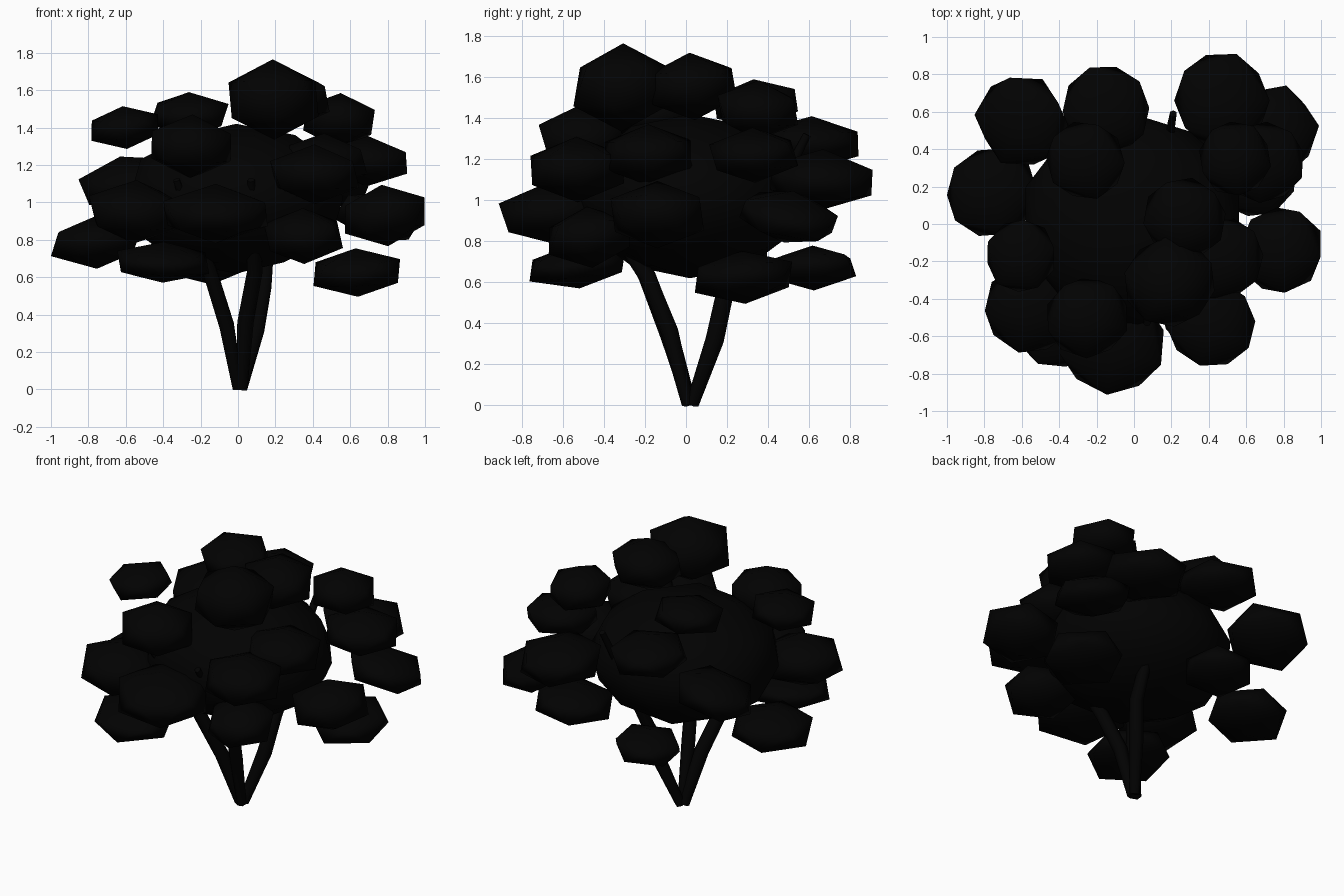
import bpy, math, random

random.seed(4)
mat = bpy.data.materials.new("dark_foliage")
mat.diffuse_color = (0.0005, 0.0005, 0.0005, 1)


def ball(name, loc, radii, subdiv, rot=(0, 0, 0), mode="XYZ"):
    bpy.ops.mesh.primitive_ico_sphere_add(subdivisions=subdiv, radius=1, location=loc)
    ob = bpy.context.object
    ob.name = name
    ob.rotation_mode = mode
    ob.rotation_euler = rot
    ob.scale = radii
    ob.data.materials.append(mat)
    bpy.ops.object.shade_smooth()
    return ob


def stem(name, points, radii):
    cu = bpy.data.curves.new(name, "CURVE")
    cu.dimensions = "3D"
    cu.bevel_depth = 1.0
    cu.bevel_resolution = 1
    cu.use_fill_caps = True
    sp = cu.splines.new("POLY")
    sp.points.add(len(points) - 1)
    for p, co, r in zip(sp.points, points, radii):
        p.co = (*co, 1)
        p.radius = r
    cu.materials.append(mat)
    bpy.context.collection.objects.link(bpy.data.objects.new(name, cu))


# Stems fanning out from one root
thick = (0.032, 0.045, 0.043, 0.02)
stem("stem_back", [(0.02, 0.03, 0.005), (0.10, 0.14, 0.32), (0.14, 0.19, 0.55), (0.21, 0.59, 1.32)], thick)
stem("stem_front", [(0.02, 0.01, 0.005), (0.04, -0.08, 0.36), (0.09, -0.19, 0.63), (0.07, -0.53, 1.12)], thick)
stem("stem_left", [(0.0, 0.02, 0.005), (-0.06, -0.08, 0.34), (-0.15, -0.19, 0.63), (-0.33, -0.45, 1.12)], thick)

# Main crown
ball("crown", (-0.01, 0.02, 1.02), (0.60, 0.57, 0.40), 2)

# Leaf clumps: centre, horizontal radius, vertical radius, optional lean about x and y
clumps = [
    ((-0.605, -0.17, 1.40), 0.21, 0.115),
    ((-0.26, 0.34, 1.47), 0.23, 0.12),
    ((0.19, -0.31, 1.55), 0.265, 0.215),
    ((0.27, 0.03, 1.555), 0.24, 0.165),
    ((0.54, 0.35, 1.44), 0.215, 0.145),
    ((0.69, 0.33, 1.22), 0.24, 0.135),
    ((0.785, -0.14, 0.93), 0.25, 0.165),
    ((0.75, 0.50, 0.92), 0.26, 0.13, (-0.18, 0.2)),
    ((0.635, 0.28, 0.625), 0.265, 0.13),
    ((0.47, 0.66, 1.10), 0.28, 0.15),
    ((-0.15, 0.61, 1.28), 0.26, 0.13),
    ((-0.15, 0.62, 0.67), 0.225, 0.11),
    ((-0.60, 0.55, 1.11), 0.27, 0.14, (0.15, -0.22)),
    ((-0.76, 0.17, 0.785), 0.265, 0.14),
    ((-0.55, -0.45, 0.95), 0.27, 0.17),
    ((-0.40, -0.53, 0.68), 0.27, 0.11),
    ((-0.12, -0.63, 0.94), 0.31, 0.16),
    ((-0.25, -0.50, 1.30), 0.24, 0.17),
    ((0.41, -0.53, 1.15), 0.26, 0.16),
    ((0.35, -0.47, 0.82), 0.23, 0.15),
    ((0.46, -0.18, 1.22), 0.25, 0.15),
]
for i, (loc, r, h, *lean) in enumerate(clumps):
    turn, tilt = random.uniform(0, math.tau), random.uniform(-0.12, 0.12)
    name, size = f"leaf_clump_{i + 1}", (r * 1.04, r, h)
    if lean:
        ball(name, loc, size, 1, (*lean[0], turn), "ZYX")
    else:
        ball(name, loc, size, 1, (tilt, tilt * 0.5, turn))
